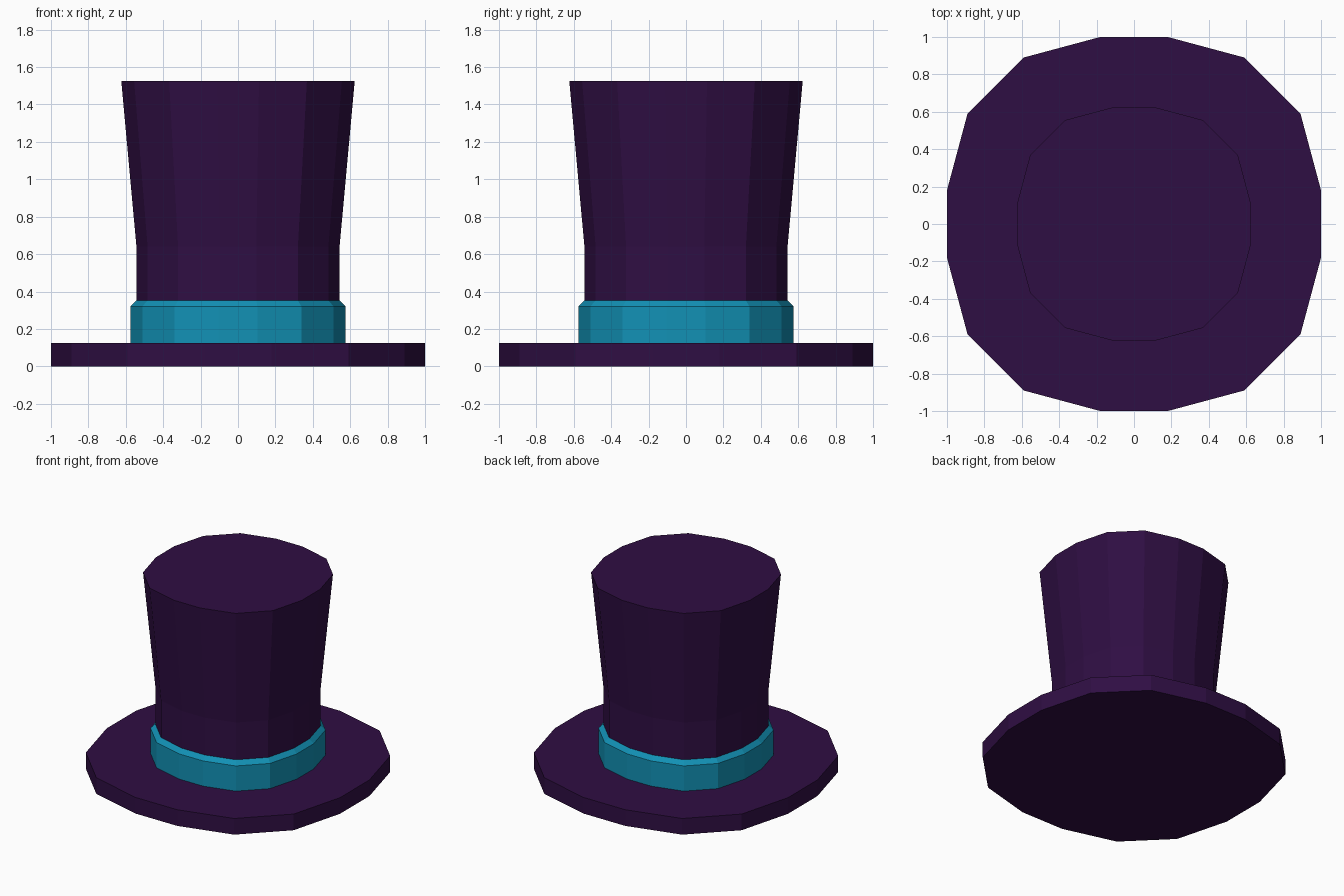
import bpy
import bmesh

if "Cube" in bpy.data.objects:
    bpy.data.objects.remove(bpy.data.objects["Cube"])


def material(name, rgb):
    m = bpy.data.materials.new(name)
    m.diffuse_color = (*rgb, 1.0)
    m.use_nodes = True
    m.node_tree.nodes["Principled BSDF"].inputs["Base Color"].default_value = m.diffuse_color
    return m


purple = material("dark purple felt", (0.0284, 0.0044, 0.0561))
teal = material("teal ribbon", (0.0060, 0.283, 0.462))

# Slightly squarish 16-sided outline: one quadrant, rotated four times
QUADRANT = [(1.0, 0.18), (0.89, 0.59), (0.59, 0.89), (0.18, 1.0)]
OUTLINE = []
quad = QUADRANT
for _ in range(4):
    OUTLINE += quad
    quad = [(-y, x) for x, y in quad]


def loft(name, profile, mat, bottom=True, top=True):
    """Stack scaled copies of the outline; profile is (radius, z) pairs."""
    bm = bmesh.new()
    rings = [[bm.verts.new((x * r, y * r, z)) for x, y in OUTLINE]
             for r, z in profile]
    n = len(OUTLINE)
    for a, b in zip(rings, rings[1:]):
        for i in range(n):
            j = (i + 1) % n
            bm.faces.new((a[i], a[j], b[j], b[i]))
    if bottom:
        bm.faces.new(rings[0][::-1])
    if top:
        bm.faces.new(rings[-1])
    mesh = bpy.data.meshes.new(name)
    bm.to_mesh(mesh)
    bm.free()
    mesh.materials.append(mat)
    obj = bpy.data.objects.new(name, mesh)
    bpy.context.collection.objects.link(obj)
    return obj


# Flat brim
loft("brim", [(1.0, 0.0), (1.0, 0.125)], purple)

# Ribbon band with bevelled upper edge
loft("hat_band", [(0.575, 0.125), (0.575, 0.32), (0.543, 0.352)], teal,
     bottom=False, top=False)

# Crown: straight lower part, flared upper part, flat top
loft("crown", [(0.543, 0.352), (0.543, 0.64), (0.624, 1.525)], purple,
     bottom=False)
